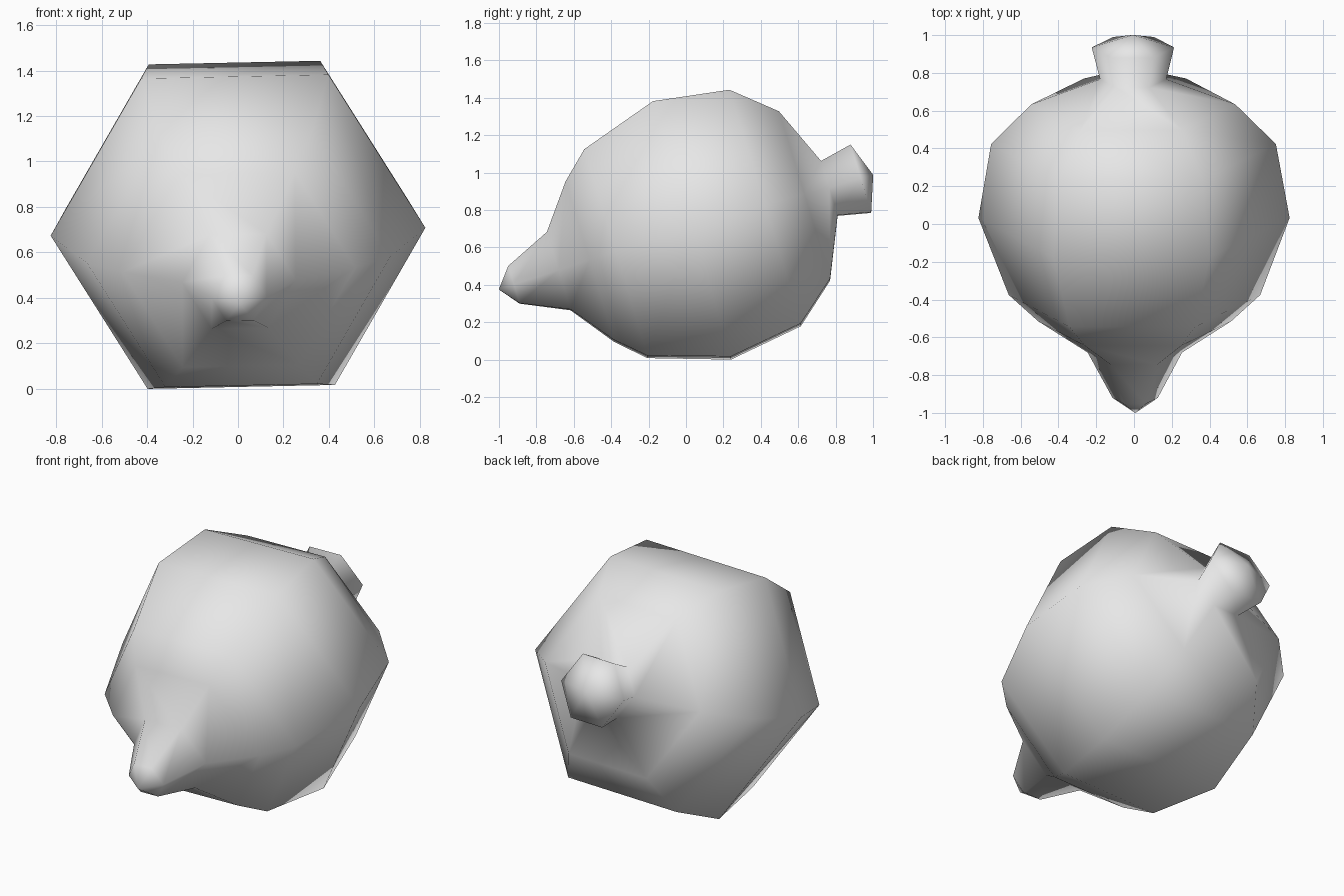
import bpy
import bmesh
import math
from mathutils import Matrix

# Remove the default cube
cube = bpy.data.objects.get("Cube")
if cube:
    bpy.data.objects.remove(cube, do_unlink=True)

SIDES = 6
TILT = math.radians(17)      # stem end raised
ROLL = math.radians(-1.2)    # slight twist about the long axis

# Lathe profile along the long axis: (position, corner radius), nub to stem
NUB_TIP, STEM_TIP = -1.08, 1.013
PROFILE = [(-0.996, 0.12), (-0.745, 0.25), (-0.572, 0.511), (-0.426, 0.666),
           (0.0, 0.824), (0.409, 0.754), (0.629, 0.54), (0.768, 0.175),
           (0.944, 0.218)]

# Grey skin
grey = bpy.data.materials.new("grey_skin")
grey.use_nodes = True
color = (0.8, 0.8, 0.8, 1.0)
grey.diffuse_color = color
grey.node_tree.nodes["Principled BSDF"].inputs["Base Color"].default_value = color

# Hexagonal rings, bridged and closed to a point at each end
bm = bmesh.new()
rings = []
for y, radius in PROFILE:
    angles = [2 * math.pi * i / SIDES for i in range(SIDES)]
    rings.append([bm.verts.new((radius * math.cos(a), y, radius * math.sin(a)))
                  for a in angles])
nub = bm.verts.new((0, NUB_TIP, 0))
stem = bm.verts.new((0, STEM_TIP, 0))
for i in range(SIDES):
    j = (i + 1) % SIDES
    for a, b in zip(rings, rings[1:]):
        bm.faces.new((a[i], a[j], b[j], b[i]))
    bm.faces.new((nub, rings[0][j], rings[0][i]))
    bm.faces.new((stem, rings[-1][i], rings[-1][j]))
bmesh.ops.recalc_face_normals(bm, faces=bm.faces)

# Lean the fruit back and rest it on the ground
bm.transform(Matrix.Rotation(ROLL, 4, "Y") @ Matrix.Rotation(TILT, 4, "X"))
lowest = min(v.co.z for v in bm.verts)
middle = (min(v.co.y for v in bm.verts) + max(v.co.y for v in bm.verts)) / 2
bmesh.ops.translate(bm, verts=bm.verts, vec=(0, -middle, -lowest))
for face in bm.faces:
    face.smooth = True

mesh = bpy.data.meshes.new("fruit_body")
bm.to_mesh(mesh)
bm.free()
mesh.materials.append(grey)
fruit = bpy.data.objects.new("fruit_body", mesh)
bpy.context.collection.objects.link(fruit)
